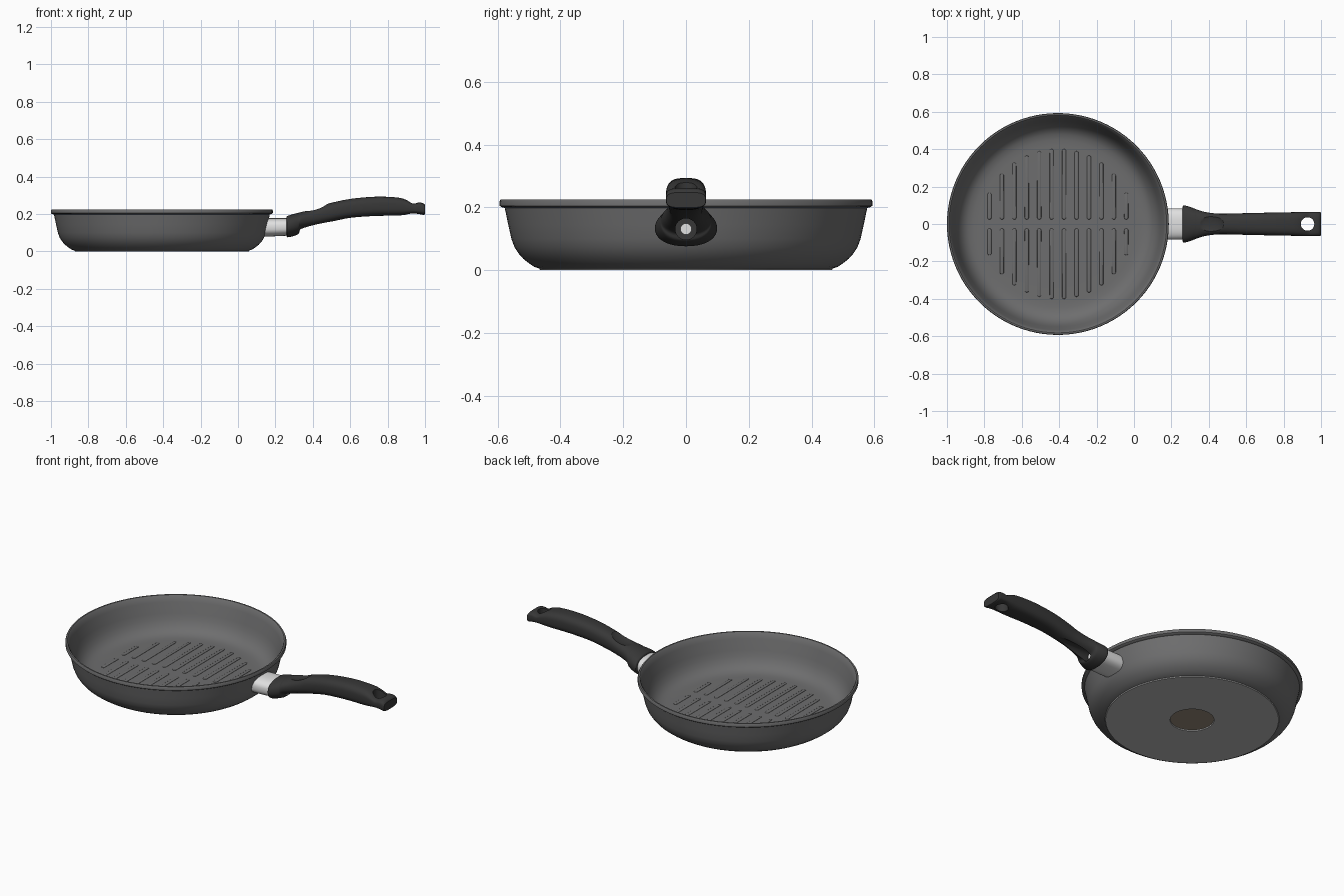
import bpy, bmesh, math
from mathutils import Vector, Matrix

if "Cube" in bpy.data.objects:
    bpy.data.objects.remove(bpy.data.objects["Cube"])

def material(name, rgb):
    m = bpy.data.materials.new(name)
    m.diffuse_color = (*rgb, 1)
    m.use_nodes = True
    m.node_tree.nodes["Principled BSDF"].inputs["Base Color"].default_value = m.diffuse_color
    return m

COATING = material("dark grey coating", (0.155, 0.155, 0.157))
BASE = material("grey base metal", (0.46, 0.46, 0.46))
GRIP = material("black grip", (0.038, 0.038, 0.038))
STEEL = material("brushed steel", (0.75, 0.75, 0.75))
BROWN = material("brown disc", (0.30, 0.25, 0.19))

def finish(bm, name, *mats, angle=35):
    bmesh.ops.recalc_face_normals(bm, faces=bm.faces)
    me = bpy.data.meshes.new(name)
    bm.to_mesh(me)
    bm.free()
    for m in mats:
        me.materials.append(m)
    ob = bpy.data.objects.new(name, me)
    bpy.context.collection.objects.link(ob)
    smooth(ob, angle)
    return ob

def smooth(ob, angle):
    bpy.ops.object.select_all(action='DESELECT')
    ob.select_set(True)
    bpy.context.view_layer.objects.active = ob
    bpy.ops.object.shade_smooth_by_angle(angle=math.radians(angle))

def loft(rings):
    """Skin a list of equal-sized rings and cap both ends."""
    bm = bmesh.new()
    vs = [[bm.verts.new(p) for p in r] for r in rings]
    n = len(vs[0])
    for a, b in zip(vs, vs[1:]):
        for i in range(n):
            bm.faces.new((a[i], a[(i + 1) % n], b[(i + 1) % n], b[i]))
    bm.faces.new(vs[0])
    bm.faces.new(vs[-1])
    return bm

def section(x, zb, zt, w, p, n=40, lean=0.0):
    """Rounded cross-section in the YZ plane; lean tilts it along x."""
    ring = []
    for i in range(n):
        a = 2 * math.pi * i / n
        c, s = math.cos(a), math.sin(a)
        y = math.copysign(abs(c) ** (2 / p), c) * w
        k = math.copysign(abs(s) ** (2 / p), s)
        ring.append((x + lean * k, y, (zb + zt) / 2 + k * (zt - zb) / 2))
    return ring

def catmull(pts, steps):
    out = []
    for i in range(len(pts) - 1):
        p0, p1, p2, p3 = pts[max(i - 1, 0)], pts[i], pts[i + 1], pts[min(i + 2, len(pts) - 1)]
        for j in range(steps):
            t = j / steps
            out.append(0.5 * (2 * p1 + (p2 - p0) * t + (2 * p0 - 5 * p1 + 4 * p2 - p3) * t * t
                              + (3 * p1 - p0 - 3 * p2 + p3) * t ** 3))
    return out + [pts[-1]]

# Pan body: lathed from the recessed base disc, up the outside, over the lip, down to the floor
CX = -0.407
profile = [(.117, .006), (.118, .0), (.30, .0), (.464, .0), (.467, .005), (.482, .010), (.500, .022),
           (.518, .036), (.533, .053), (.546, .073), (.556, .100), (.566, .145), (.577, .198),
           (.588, .201), (.593, .205), (.593, .220), (.590, .225), (.582, .225), (.577, .220),
           (.566, .190), (.549, .130), (.538, .098), (.522, .070), (.503, .050), (.480, .037),
           (.450, .031), (.42, .030), (.30, .030)]
SEG = 96
bm = loft([[(CX + r * math.cos(2 * math.pi * i / SEG), r * math.sin(2 * math.pi * i / SEG), z)
            for i in range(SEG)] for r, z in profile])
for f in bm.faces:
    c = f.calc_center_median()
    if c.z < .0065:  # underside: brown disc in the middle, bare metal around it
        f.material_index = 1 if math.hypot(c.x - CX, c.y) < .05 else 2
finish(bm, "pan_body", COATING, BROWN, BASE)

# Raised grill ribs: two rows of low rounded bars fitted inside a circle
bm = bmesh.new()
for side in (1, -1):
    for i in range(12):
        dx = (i - 5.5) * 0.0665
        length = math.sqrt(0.402 ** 2 - dx ** 2) - 0.024
        vs = bmesh.ops.create_uvsphere(bm, u_segments=16, v_segments=8, radius=0.011)['verts']
        for v in vs:
            v.co.y += 0.011 + (length - 0.022 if v.co.y > 1e-5 else 0)
            v.co = Vector((CX + dx + v.co.x, side * (0.024 + v.co.y), 0.030 + v.co.z * 0.36))
finish(bm, "grill_ribs", COATING, angle=60)

# Steel ferrule between pan wall and handle
finish(loft([section(.147, .080, .178, .083, 2.6, lean=.011),
             section(.190, .081, .178, .084, 2.6, lean=.003),
             section(.270, .085, .178, .082, 2.6)]), "ferrule", STEEL)

# Handle: x, bottom z, top z, half width, roundness
stations = [(.260, .082, .186, .090, 2.2), (.266, .076, .191, .099, 2.2), (.295, .082, .200, .093, 2.2),
            (.324, .094, .207, .082, 2.2), (.334, .115, .210, .078, 2.2), (.380, .130, .222, .064, 2.3),
            (.440, .145, .240, .056, 2.4), (.490, .157, .258, .055, 2.5), (.600, .180, .281, .058, 2.7),
            (.735, .190, .293, .061, 2.9), (.850, .192, .289, .063, 3), (.900, .197, .276, .064, 3.2),
            (.937, .203, .257, .064, 3.5), (.968, .200, .262, .064, 3.5), (.990, .196, .258, .064, 3.5),
            (1.0, .199, .248, .062, 3.5)]
handle = finish(loft([section(*s) for s in catmull([Vector(s) for s in stations], 4)]), "handle", GRIP)

# Cutters: hanging hole, thumb rest and screw pocket
def cylinder(name, r, depth, matrix, mat=GRIP):
    b = bmesh.new()
    bmesh.ops.create_cone(b, cap_ends=True, segments=40, radius1=r, radius2=r, depth=depth, matrix=matrix)
    return finish(b, name, mat)

ALONG_X = Matrix.Rotation(math.pi / 2, 4, 'Y')
hole = cylinder("hole_cutter", .036, .4, Matrix.Translation((.928, 0, .22)))
pocket = cylinder("pocket_cutter", .034, .25, Matrix.Translation((.415, 0, .131)) @ ALONG_X)
b = bmesh.new()
bmesh.ops.create_uvsphere(b, u_segments=40, v_segments=20, radius=1,
                          matrix=Matrix.Translation((.410, 0, .252)) @ Matrix.Rotation(-.3, 4, 'Y')
                          @ Matrix.Diagonal((.078, .075, .034, 1)))
thumb = finish(b, "thumb_cutter", GRIP)
for cutter in (hole, pocket, thumb):
    cutter.hide_render = True
    mod = handle.modifiers.new(cutter.name, 'BOOLEAN')
    mod.object, mod.operation, mod.solver = cutter, 'DIFFERENCE', 'EXACT'
    bpy.context.view_layer.objects.active = handle
    bpy.ops.object.modifier_move_to_index(modifier=mod.name, index=0)
    bpy.ops.object.modifier_apply(modifier=mod.name)
    bpy.data.objects.remove(cutter)
smooth(handle, 35)

# Screw head at the bottom of the pocket
cylinder("screw", .018, .02, Matrix.Translation((.298, 0, .131)) @ ALONG_X, STEEL)
